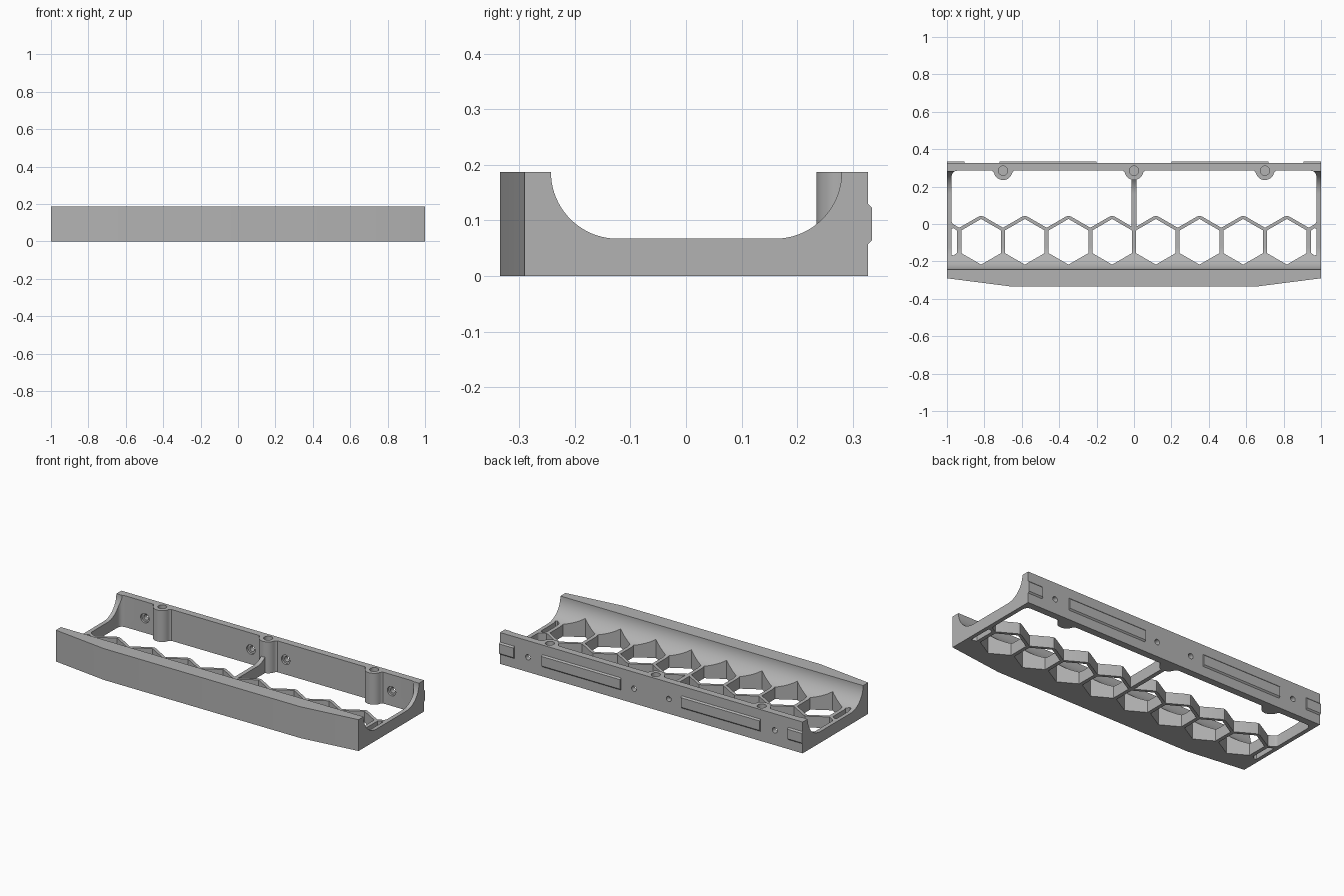
import bpy, bmesh, math
from mathutils import Vector

cube = bpy.data.objects.get("Cube")
if cube:
    bpy.data.objects.remove(cube)

grey = bpy.data.materials.new("plain grey")
grey.use_nodes = True
tint = (0.45, 0.45, 0.45, 1)
grey.diffuse_color = tint
grey.node_tree.nodes["Principled BSDF"].inputs["Base Color"].default_value = tint

HEIGHT = 0.187
FLOOR = 0.067
PITCH = 0.2335


def prism(name, points, axis, low, high):
    """Extrude a closed outline along x, y or z."""
    place = {"x": lambda a, b, t: (t, a, b),
             "y": lambda a, b, t: (a, t, b),
             "z": lambda a, b, t: (a, b, t)}[axis]
    bm = bmesh.new()
    face = bm.faces.new([bm.verts.new(place(a, b, low)) for a, b in points])
    side = bmesh.ops.extrude_face_region(bm, geom=[face])["geom"]
    shift = Vector(place(0, 0, high - low))
    bmesh.ops.translate(bm, vec=shift, verts=[v for v in side if isinstance(v, bmesh.types.BMVert)])
    bmesh.ops.recalc_face_normals(bm, faces=bm.faces)
    mesh = bpy.data.meshes.new(name)
    bm.to_mesh(mesh)
    bm.free()
    mesh.materials.append(grey)
    obj = bpy.data.objects.new(name, mesh)
    bpy.context.collection.objects.link(obj)
    return obj


def arc(cx, cy, radius, start, end, steps):
    angles = [math.radians(start + (end - start) * i / steps) for i in range(steps + 1)]
    return [(cx + radius * math.cos(a), cy + radius * math.sin(a)) for a in angles]


def circle(cx, cy, radius, steps=32):
    return arc(cx, cy, radius, 0, 360, steps)[:-1]


def combine(target, tool, operation="DIFFERENCE"):
    mod = target.modifiers.new("combine", "BOOLEAN")
    mod.operation = operation
    mod.solver = "EXACT"
    mod.object = tool
    bpy.context.view_layer.objects.active = target
    bpy.ops.object.modifier_apply(modifier=mod.name)
    bpy.data.objects.remove(tool)


def mirrored(points, side):
    return [(side * x, y) for x, y in points]


# Tray: one cross-section with two concave inner curves
section = [(-0.335, 0), (0.327, 0), (0.327, HEIGHT)]
section += arc(0.16, HEIGHT, 0.12, 0, -90, 20)
section += arc(-0.123, HEIGHT, 0.12, 270, 180, 20)
section += [(-0.335, HEIGHT)]
tray = prism("tray", section, "x", -1, 1)

# Hexagonal floor holes
for i in range(8):
    hexagon = arc((i - 3.5) * PITCH, -0.095, 0.122, 90, 390, 5)
    combine(tray, prism("hex_cutter", hexagon, "z", -0.1, 0.4))

# Rear floor opening with a zigzag front edge, a centre rib and end rims
opening = [(0.0125, 0.285)] + arc(0.945, 0.255, 0.03, 90, 0, 6)
opening += arc(0.955, 0.015, 0.02, 0, -60, 4)
for k in (3, 2, 1, 0):
    right, peak = (k + 1) * PITCH, (k + 0.5) * PITCH
    opening += [(right, -0.02), (peak + 0.015, 0.039), (peak, 0.044), (peak - 0.015, 0.039)]
opening += [(0.0125, -0.014)]
slot = [(0.946, -0.155), (0.965, -0.168), (0.977, -0.165),
        (0.977, -0.025), (0.965, -0.022), (0.946, -0.035)]
front_taper = [(0.65, -0.335), (1.1, -0.2775), (1.1, -0.4), (0.65, -0.4)]
for side in (-1, 1):
    for outline in (opening, slot, front_taper):
        combine(tray, prism("floor_cutter", mirrored(outline, side), "z", -0.1, 0.4))

# Screw bosses on the rear wall, each with a blind hole
for x in (-0.7, 0, 0.7):
    boss = [(-0.06, 0.31), (-0.06, 0.285), (-0.052, 0.279)]
    boss += arc(0, 0.285, 0.05, 195, 345, 20)
    boss += [(0.052, 0.279), (0.06, 0.285), (0.06, 0.31)]
    boss = [(x + a, b) for a, b in boss]
    combine(tray, prism("boss", boss, "z", 0, HEIGHT), "UNION")
    combine(tray, prism("boss_hole", circle(x, 0.285, 0.025), "z", 0.09, 0.4))

# Counterbored holes through the rear wall
for x in (-0.815, -0.115, 0.115, 0.815):
    combine(tray, prism("bore", circle(x, 0.088, 0.016, 24), "y", 0.25, 0.4))
    combine(tray, prism("counterbore", circle(x, 0.088, 0.028, 24), "y", 0.25, 0.298))

# Chamfered locating tabs on the back
tab = [(0.327, 0.057), (0.335, 0.065), (0.335, 0.122), (0.327, 0.13)]
for side, word in ((-1, "right"), (1, "left")):
    for kind, low, high in (("long", 0.2, 0.72), ("end", 0.905, 1)):
        ends = sorted((side * low, side * high))
        prism(f"{word}_{kind}_tab", tab, "x", *ends)

# Smooth the curved walls and keep crisp edges
bpy.ops.object.select_all(action="DESELECT")
tray.select_set(True)
bpy.context.view_layer.objects.active = tray
bpy.ops.object.shade_smooth_by_angle(angle=math.radians(25))
